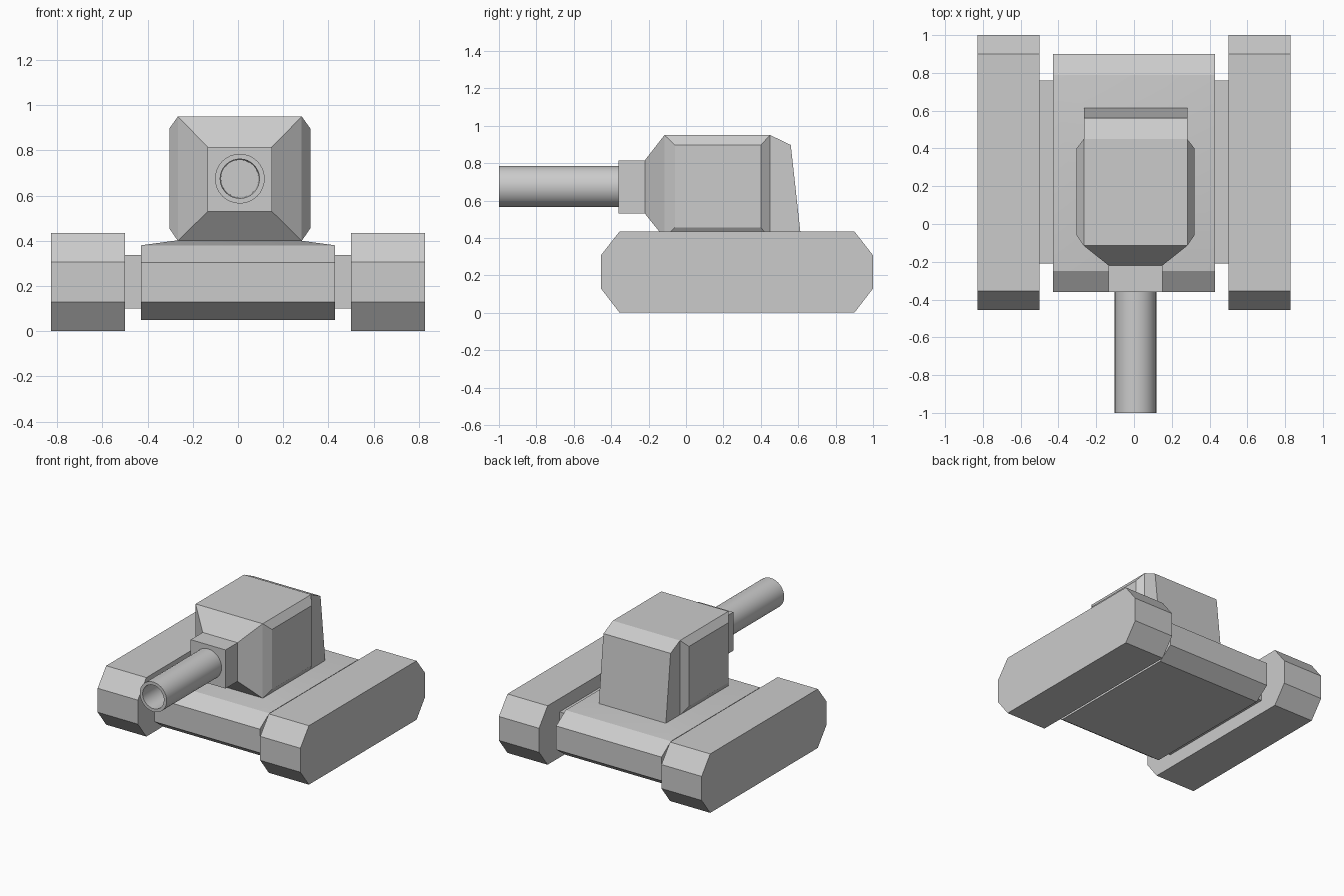
import bpy
import bmesh
import math

cube = bpy.data.objects.get("Cube")
if cube:
    bpy.data.objects.remove(cube, do_unlink=True)

grey = bpy.data.materials.new("plain_grey")
grey.use_nodes = True
colour = (0.6, 0.6, 0.6, 1)
grey.diffuse_color = colour
grey.node_tree.nodes["Principled BSDF"].inputs["Base Color"].default_value = colour


def loft(name, rings, smooth=False):
    """Join matching rings of points into a closed solid."""
    bm = bmesh.new()
    loops = [[bm.verts.new(p) for p in ring] for ring in rings]
    n = len(loops[0])
    for a, b in zip(loops, loops[1:]):
        for i in range(n):
            j = (i + 1) % n
            bm.faces.new((a[i], a[j], b[j], b[i]))
    bm.faces.new(loops[0])
    bm.faces.new(loops[-1])
    bmesh.ops.recalc_face_normals(bm, faces=bm.faces)
    mesh = bpy.data.meshes.new(name)
    bm.to_mesh(mesh)
    bm.free()
    mesh.materials.append(grey)
    obj = bpy.data.objects.new(name, mesh)
    bpy.context.collection.objects.link(obj)
    if smooth:
        bpy.ops.object.select_all(action="DESELECT")
        obj.select_set(True)
        bpy.context.view_layer.objects.active = obj
        bpy.ops.object.shade_smooth_by_angle(angle=math.radians(30))
    return obj


def chamfered(x, y0, y1, z0, z1, lip, low, high):
    """Side profile of a box with all four end edges cut off."""
    return [(x, y0 + lip, z0), (x, y1 - lip, z0), (x, y1, low), (x, y1, high),
            (x, y1 - lip, z1), (x, y0 + lip, z1), (x, y0, high), (x, y0, low)]


def rect_y(cx, half, z0, z1, y0, y1=None):
    """Upright rectangle facing y, leaning from y0 at the base to y1 at the top."""
    y1 = y0 if y1 is None else y1
    return [(cx - half, y0, z0), (cx + half, y0, z0), (cx + half, y1, z1), (cx - half, y1, z1)]


def rect_x(x, y0, y1, z0, z1):
    return [(x, y0, z0), (x, y1, z0), (x, y1, z1), (x, y0, z1)]


def rect_z(z, half, y0, y1):
    return [(-half, y0, z), (half, y0, z), (half, y1, z), (-half, y1, z)]


def circle(cx, cz, y, r, n=32):
    return [(cx + r * math.cos(math.tau * i / n), y, cz + r * math.sin(math.tau * i / n))
            for i in range(n)]


# Hull with its gently raised deck
loft("hull", [chamfered(x, -0.36, 0.90, 0.05, 0.38, 0.11, 0.13, 0.305) for x in (-0.43, 0.43)])
loft("deck", [rect_z(0.38, 0.43, -0.25, 0.79), rect_z(0.402, 0.27, -0.12, 0.62)], smooth=True)

# Tracks, and the blocks that join them to the hull
for side, s in (("left", 1), ("right", -1)):
    loft(side + "_track",
         [chamfered(s * x, -0.455, 1.0, 0, 0.435, 0.10, 0.13, 0.307) for x in (0.50, 0.828)])
    loft(side + "_track_mount", [rect_x(s * x, -0.21, 0.76, 0.10, 0.337) for x in (0.42, 0.51)])

# Turret: narrow nose, square body, leaning back
cx, half = 0.008, 0.274
loft("turret", [
    rect_y(cx, 0.142, 0.53, 0.815, -0.22),
    rect_y(cx, half, 0.40, 0.95, -0.115),
    rect_y(cx, half, 0.40, 0.95, 0.45),
    rect_y(cx, half, 0.40, 0.897, 0.615, 0.56),
])
for side, s in (("left", 1), ("right", -1)):
    loft(side + "_turret_panel", [
        rect_x(cx + s * half, -0.115, 0.45, 0.40, 0.95),
        rect_x(cx + s * 0.312, -0.06, 0.40, 0.455, 0.897),
    ])

# Gun mount and hollow barrel
loft("gun_mount", [rect_y(cx, 0.142, 0.53, 0.815, y) for y in (-0.36, -0.21)])
loft("gun_barrel", [
    circle(cx, 0.675, -0.355, 0.11), circle(cx, 0.675, -1.0, 0.11),
    circle(cx, 0.675, -1.0, 0.087), circle(cx, 0.675, -0.37, 0.083),
], smooth=True)
